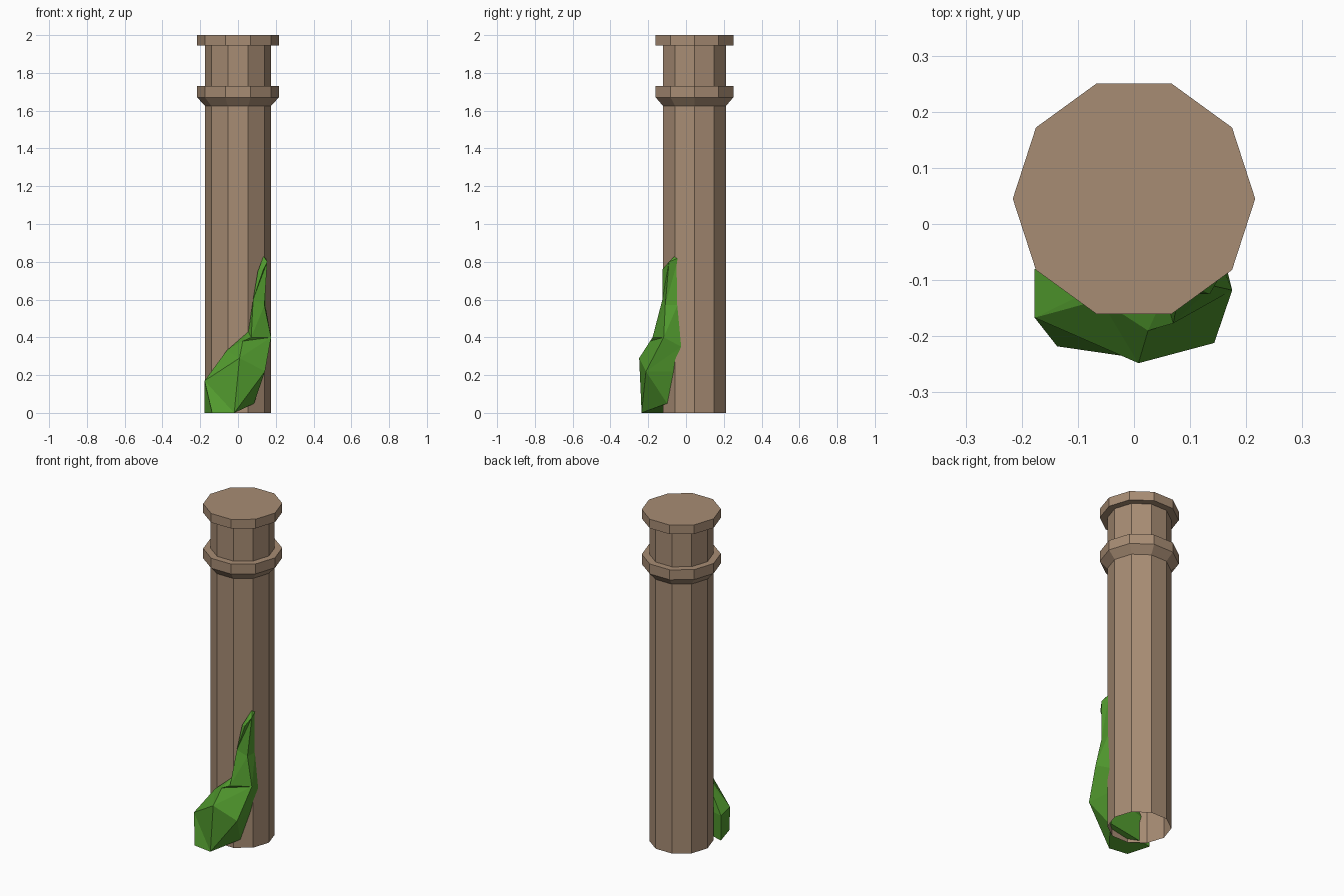
import bpy, bmesh, math

if "Cube" in bpy.data.objects:
    bpy.data.objects.remove(bpy.data.objects["Cube"])


def material(name, rgb):
    m = bpy.data.materials.new(name)
    m.diffuse_color = (*rgb, 1)
    m.use_nodes = True
    m.node_tree.nodes["Principled BSDF"].inputs["Base Color"].default_value = m.diffuse_color
    return m


def finish(bm, name, mat):
    bmesh.ops.remove_doubles(bm, verts=bm.verts, dist=0.0005)
    bmesh.ops.recalc_face_normals(bm, faces=bm.faces)
    me = bpy.data.meshes.new(name)
    bm.to_mesh(me)
    bm.free()
    me.materials.append(mat)
    ob = bpy.data.objects.new(name, me)
    bpy.context.collection.objects.link(ob)
    return ob


stone = material("brown stone", (0.39, 0.265, 0.175))
leaf = material("leaf green", (0.085, 0.33, 0.028))

# Ten-sided column turned from a profile, open at the bottom
SIDES, CY = 10, 0.045
profile = [(0.175, 0), (0.175, 1.625), (0.216, 1.67), (0.216, 1.73),
           (0.175, 1.73), (0.175, 1.945), (0.216, 1.945), (0.216, 2)]
bm = bmesh.new()
rings = []
for r, z in profile:
    rings.append([bm.verts.new((r * math.cos(math.tau * i / SIDES),
                                CY + r * math.sin(math.tau * i / SIDES), z))
                  for i in range(SIDES)])
for a, b in zip(rings, rings[1:]):
    for i in range(SIDES):
        j = (i + 1) % SIDES
        bm.faces.new((a[i], a[j], b[j], b[i]))
bm.faces.new(rings[-1])
finish(bm, "column", stone)

# Climbing ivy: cross-sections from left edge over the ridge to right edge
rows = [
    [(-.177, -.08, 0), (-.137, -.218, 0), (-.02, -.235, 0), (.085, -.10, .05), (.085, -.09, .05)],
    [(-.177, -.08, .15), (-.177, -.167, .17), (.008, -.248, .29), (.143, -.212, .22), (.13, -.062, .22)],
    [(-.06, -.11, .33), (-.06, -.135, .33), (.025, -.19, .38), (.175, -.118, .40), (.152, -.025, .35)],
    [(.055, -.11, .43), (.055, -.125, .43), (.07, -.177, .40), (.175, -.118, .40), (.152, -.025, .35)],
    [(.08, -.095, .60), (.08, -.125, .60), (.08, -.125, .60), (.14, -.11, .57), (.145, -.045, .57)],
    [(.105, -.08, .75), (.105, -.11, .75), (.135, -.125, .76), (.155, -.09, .80), (.145, -.04, .82)],
    [(.135, -.06, .83)] * 5,
]
bm = bmesh.new()
grid = [[bm.verts.new(p) for p in row] for row in rows]
for a, b in zip(grid, grid[1:]):
    for i in range(4):
        # split quads toward the ridge
        if i < 2:
            tris = ((a[i], a[i + 1], b[i]), (a[i + 1], b[i + 1], b[i]))
        else:
            tris = ((a[i], a[i + 1], b[i + 1]), (a[i], b[i + 1], b[i]))
        for t in tris:
            if len({v.co.copy().freeze() for v in t}) == 3:
                bm.faces.new(t)
bm.faces.new(grid[0][::-1])
# close the back of the ivy inside the column
for a, b in zip(grid[:-1], grid[1:-1]):
    bm.faces.new((a[4], a[0], b[0], b[4]))
bm.faces.new((grid[-2][4], grid[-2][0], grid[-1][0]))
finish(bm, "ivy", leaf)
